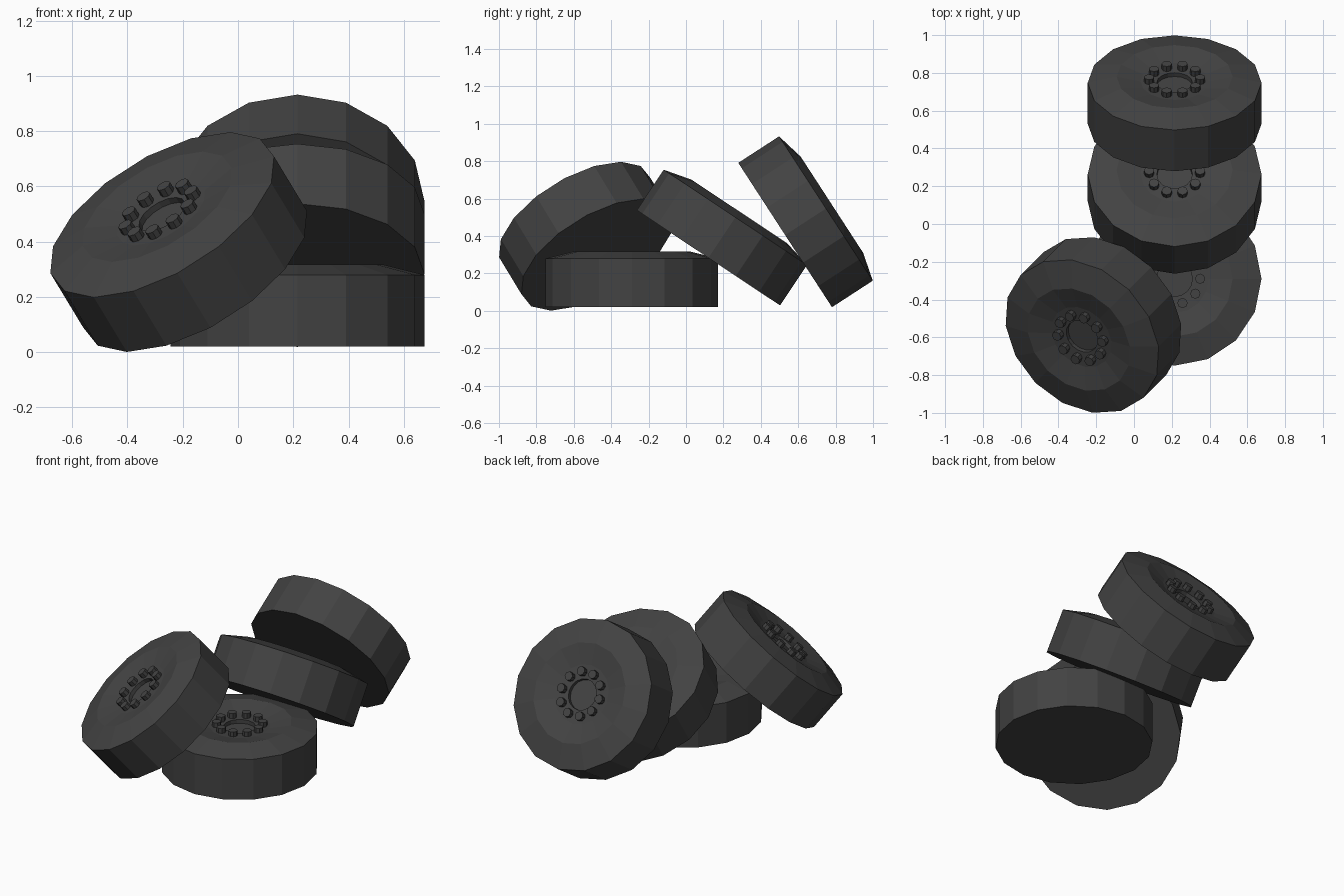
import bpy, bmesh
from math import cos, sin, radians, tau
from mathutils import Vector, Matrix

cube = bpy.data.objects.get("Cube")
if cube:
    bpy.data.objects.remove(cube, do_unlink=True)

# one dark rubber colour
rubber = bpy.data.materials.new("dark_rubber")
rubber.use_nodes = True
colour = (0.055, 0.055, 0.055, 1)
rubber.diffuse_color = colour
bsdf = rubber.node_tree.nodes["Principled BSDF"]
bsdf.inputs["Base Color"].default_value = colour
bsdf.inputs["Roughness"].default_value = 0.9

SIDES, BOLTS = 16, 10
# radius and height: tread, shoulder, ridge, dish, hub recess
PROFILE = [(0.46, 0), (0.46, 0.26), (0.307, 0.298), (0.18, 0.268),
           (0.094, 0.262), (0.094, 0.238)]


def make_object(name, bm, matrix):
    bmesh.ops.recalc_face_normals(bm, faces=bm.faces)
    mesh = bpy.data.meshes.new(name)
    bm.to_mesh(mesh)
    bm.free()
    mesh.materials.append(rubber)
    obj = bpy.data.objects.new(name, mesh)
    obj.matrix_world = matrix
    bpy.context.collection.objects.link(obj)
    return obj


def tyre_mesh():
    bm = bmesh.new()
    rings = []
    for r, z in PROFILE:
        rings.append([bm.verts.new((r * cos(tau * i / SIDES), r * sin(tau * i / SIDES), z))
                      for i in range(SIDES)])
    for low, high in zip(rings, rings[1:]):
        for i in range(SIDES):
            j = (i + 1) % SIDES
            bm.faces.new((low[i], low[j], high[j], high[i]))
    bm.faces.new(rings[0][::-1])
    bm.faces.new(rings[-1])
    return bm


def bolt_mesh():
    bm = bmesh.new()
    for i in range(BOLTS):
        a = tau * i / BOLTS
        bmesh.ops.create_cone(
            bm, cap_ends=True, segments=8, radius1=0.027, radius2=0.027, depth=0.04,
            matrix=Matrix.Translation((0.135 * cos(a), 0.135 * sin(a), 0.276)))
    return bm


def wheel(name, centre, axis):
    turn = Vector((0, 0, 1)).rotation_difference(Vector(axis).normalized())
    matrix = Matrix.Translation(centre) @ turn.to_matrix().to_4x4()
    make_object(name + "_tyre", tyre_mesh(), matrix)
    make_object(name + "_bolts", bolt_mesh(), matrix)


def tilted(degrees):
    a = radians(degrees)
    return (0, sin(a), cos(a))


# pile of four wheels, each placed by its flat back face
wheel("flat_wheel", (0.215, -0.29, 0.02), tilted(0))
wheel("middle_wheel", (0.215, 0.12, 0.283), tilted(33.6))
wheel("rear_wheel", (0.215, 0.53, 0.405), tilted(57))
wheel("leaning_wheel", (-0.155, -0.475, 0.30), (-0.46, -0.46, 0.76))
